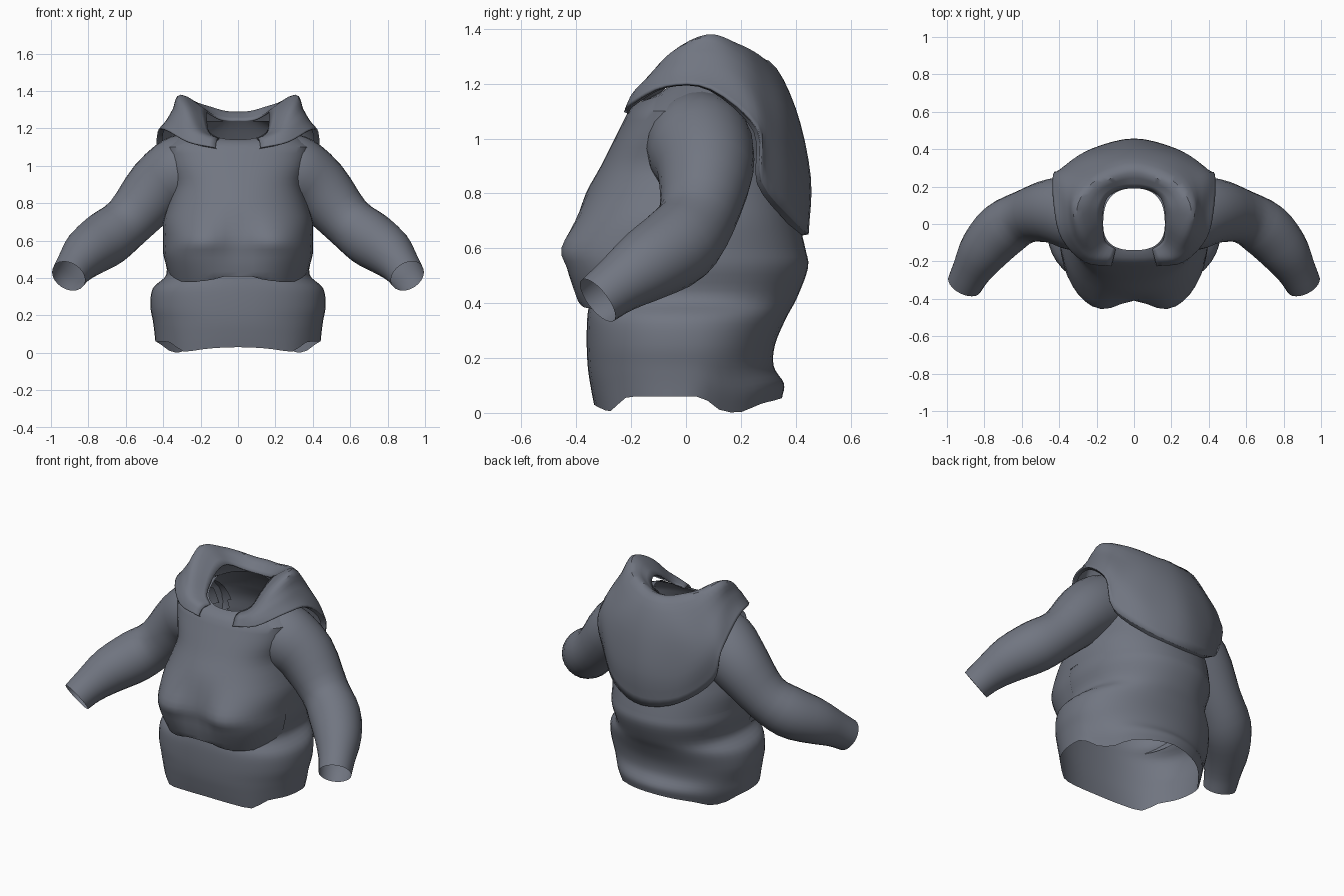
import bpy, math
from mathutils import Vector

if "Cube" in bpy.data.objects:
    bpy.data.objects.remove(bpy.data.objects["Cube"])

cloth = bpy.data.materials.new("slate_cloth")
cloth.diffuse_color = (0.165, 0.18, 0.22, 1)
cloth.use_nodes = True
cloth.node_tree.nodes["Principled BSDF"].inputs["Base Color"].default_value = cloth.diffuse_color


def smooth(pts, steps):
    """Catmull-Rom through a list of equal-length tuples."""
    pts = [Vector(p) for p in pts]
    out = []
    for i in range(len(pts) - 1):
        b, c = pts[i], pts[i + 1]
        a = pts[i - 1] if i else b * 2 - c
        d = pts[i + 2] if i + 2 < len(pts) else c * 2 - b
        for k in range(steps):
            t = k / steps
            out.append(0.5 * (2 * b + (c - a) * t + (2 * a - 5 * b + 4 * c - d) * t * t
                              + (3 * b - a - 3 * c + d) * t ** 3))
    return out + [pts[-1]]


def loft(name, rows, closed=True, thickness=0, drop=None):
    """Skin rows of points into one open surface, leaving out faces whose centre is dropped."""
    n = len(rows[0])
    verts = [Vector(p) for r in rows for p in r]
    faces = [(i * n + j, i * n + (j + 1) % n, (i + 1) * n + (j + 1) % n, (i + 1) * n + j)
             for i in range(len(rows) - 1) for j in range(n if closed else n - 1)]
    if drop:
        faces = [f for f in faces if not drop(sum((verts[k] for k in f), Vector()) / 4)]
    mesh = bpy.data.meshes.new(name)
    mesh.from_pydata([tuple(v) for v in verts], [], faces)
    mesh.materials.append(cloth)
    ob = bpy.data.objects.new(name, mesh)
    bpy.context.collection.objects.link(ob)
    if thickness:
        mod = ob.modifiers.new("thickness", 'SOLIDIFY')
        mod.thickness, mod.offset = thickness, 0
    bpy.ops.object.select_all(action='DESELECT')
    ob.select_set(True)
    bpy.context.view_layer.objects.active = ob
    bpy.ops.object.shade_smooth_by_angle(angle=math.radians(40))
    return ob


def ring(hw, yf, yb, ef, eb, notch, z, n=48):
    """Body cross-section: angle 0 faces front, separate front and back roundness."""
    pts = []
    for j in range(n):
        a = 2 * math.pi * j / n
        s, c = math.sin(a), math.cos(a)
        e, y = (ef, yf) if c > 0 else (eb, yb)
        x = hw * math.copysign(abs(s) ** (2 / e), s)
        y *= abs(c) ** (2 / e)
        if c > 0:
            y += notch * math.exp(-(x / 0.14) ** 2)
        pts.append([x, y, z])
    return pts


# Torso: z, half width, front y, back y, front roundness, centre fold depth
body = smooth([(0.38, 0.36, -0.40, 0.38, 2.6, 0.015), (0.46, 0.383, -0.44, 0.42, 2.6, 0.04),
               (0.53, 0.40, -0.475, 0.445, 2.5, 0.07), (0.60, 0.40, -0.51, 0.435, 2.3, 0.10),
               (0.70, 0.40, -0.435, 0.41, 2.3, 0.04), (0.80, 0.37, -0.365, 0.39, 2.3, 0.0),
               (0.90, 0.345, -0.31, 0.37, 2.3, 0.0), (1.00, 0.37, -0.26, 0.34, 2.3, 0.0),
               (1.10, 0.385, -0.21, 0.28, 2.3, 0.0)], 3)
torso = [ring(hw, yf, yb, e, 2.2, nt, z) for z, hw, yf, yb, e, nt in body]
for p in torso[0]:
    p[2] += 0.04 * math.exp(-(p[0] / 0.12) ** 2)
# shoulders rise at the sides towards the neckline
for k, (z, hw, yf, yb) in enumerate([(1.13, 0.28, -0.18, 0.24), (1.14, 0.165, -0.14, 0.19)]):
    r = ring(hw, yf, yb, 2.5, 2.5, 0, z)
    for p in r:
        p[2] += 0.10 * min(1, max(0, (p[1] - yf) / 0.16)) * (0.5 + 0.5 * k)
    torso.append(r)

# Sleeve path: centre x, y, z and radius from shoulder to cuff
arm = smooth([(0.20, 0.05, 1.02, 0.17), (0.30, 0.05, 0.97, 0.195), (0.43, 0.07, 0.878, 0.175),
              (0.58, 0.04, 0.71, 0.142), (0.70, -0.03, 0.612, 0.15), (0.80, -0.14, 0.54, 0.135),
              (0.868, -0.25, 0.465, 0.106), (0.906, -0.322, 0.41, 0.095)], 3)


def in_sleeve(p):
    q = Vector((abs(p.x), p.y, p.z))
    return any((q - Vector(a[:3])).length < a[3] * 0.8 for a in arm)


def in_torso(p):
    z, hw, yf, yb, e, _ = min(body, key=lambda b: abs(b[0] - p.z))
    if p.z > 1.12 or abs(p.x) > 0.36:
        return False
    return abs(p.x / hw) ** 2.2 + abs(p.y / (yf if p.y < 0 else yb)) ** 2.2 < 0.72


loft("tunic_torso", torso,
     drop=lambda p: in_sleeve(p) or (p.z < 0.59 and p.y > -0.06))

# Skirt: flows from the waist at sides and back, tucked under the belly in front
# z, half width, front y, back y, back roundness
skirt = [(0.60, 0.40, -0.33, 0.435, 2.2), (0.53, 0.40, -0.34, 0.445, 2.2), (0.42, 0.382, -0.35, 0.405, 2.2),
         (0.345, 0.455, -0.36, 0.365, 2.1), (0.25, 0.468, -0.362, 0.325, 2.1),
         (0.17, 0.455, -0.358, 0.32, 2.0), (0.11, 0.447, -0.347, 0.357, 1.9), (0.06, 0.442, -0.335, 0.35, 1.8)]
# hem height from front centre round to back centre
hem = [0.03, 0.028, 0.024, 0.018, 0.01, 0.006, 0.03, 0.055] + [0.06] * 6 + \
      [0.045, 0.012, 0.002, 0.003, 0.018, 0.032, 0.04, 0.045, 0.05, 0.053, 0.055]
rows = [ring(hw, yf, yb, 2.35, eb, 0, z) for z, hw, yf, yb, eb in smooth(skirt, 4)]
for r in rows:
    for j, p in enumerate(r):
        if p[2] < 0.18:
            dz = max(0, 1 - (p[2] - 0.06) / 0.12) * (hem[min(j, 48 - j)] - 0.06)
            p[2] += dz
            if p[1] > 0:
                p[0] *= 1 + dz * 1.8
loft("tunic_skirt", rows)

# Sleeves
for side, label in ((1, "left"), (-1, "right")):
    rows = []
    for i, p in enumerate(arm):
        a, b = arm[max(0, i - 1)], arm[min(len(arm) - 1, i + 1)]
        t = Vector((b - a)[:3]).normalized()
        u = t.cross(Vector((0.6, 0.3, 0.75))).normalized()
        v = t.cross(u)
        row = []
        for j in range(24):
            w = 2 * math.pi * j / 24
            q = Vector(p[:3]) + p[3] * (u * math.cos(w) + v * math.sin(w))
            row.append((side * q.x, q.y, q.z))
        rows.append(row if side > 0 else row[::-1])
    loft(label + "_sleeve", rows, drop=in_torso)

# Folded-down hood: columns from front opening to back centre,
# each running neck edge, ridge, middle, low, outer edge
hood = [
    [(0.10, -0.135, 1.14), (0.11, -0.175, 1.14), (0.115, -0.195, 1.13), (0.118, -0.208, 1.115), (0.12, -0.222, 1.095)],
    [(0.156, -0.09, 1.175), (0.205, -0.145, 1.19), (0.235, -0.172, 1.185), (0.255, -0.188, 1.16), (0.265, -0.20, 1.125)],
    [(0.17, 0.0, 1.25), (0.272, -0.05, 1.31), (0.325, -0.06, 1.27), (0.36, -0.065, 1.225), (0.385, -0.075, 1.19)],
    [(0.166, 0.08, 1.285), (0.305, 0.08, 1.375), (0.345, 0.085, 1.30), (0.385, 0.09, 1.23), (0.425, 0.09, 1.18)],
    [(0.145, 0.14, 1.275), (0.25, 0.19, 1.34), (0.34, 0.215, 1.23), (0.395, 0.245, 1.13), (0.43, 0.262, 1.03)],
    [(0.10, 0.175, 1.25), (0.17, 0.25, 1.31), (0.29, 0.305, 1.14), (0.345, 0.325, 0.98), (0.385, 0.275, 0.84)],
    [(0.05, 0.19, 1.24), (0.08, 0.285, 1.285), (0.175, 0.365, 1.12), (0.215, 0.40, 0.88), (0.22, 0.39, 0.70)],
    [(0.0, 0.192, 1.24), (0.0, 0.30, 1.28), (0.0, 0.395, 1.11), (0.0, 0.45, 0.86), (0.0, 0.442, 0.65)],
]
half = [[Vector(p) for p in col] for col in hood]
mirrored = [[Vector((-p.x, p.y, p.z)) for p in col] for col in half[-2::-1]]
cols = [smooth(col, 4) for col in half + mirrored]
lines = [smooth(line, 4) for line in zip(*cols)]
loft("hood", lines, closed=False, thickness=0.01)

# Turned edge closing the hood against the body
outer = lines[-1]
inner = [Vector((p.x * 0.94, p.y * 0.94, p.z - 0.005)) for p in outer]
loft("hood_hem", [outer, inner], closed=False)
